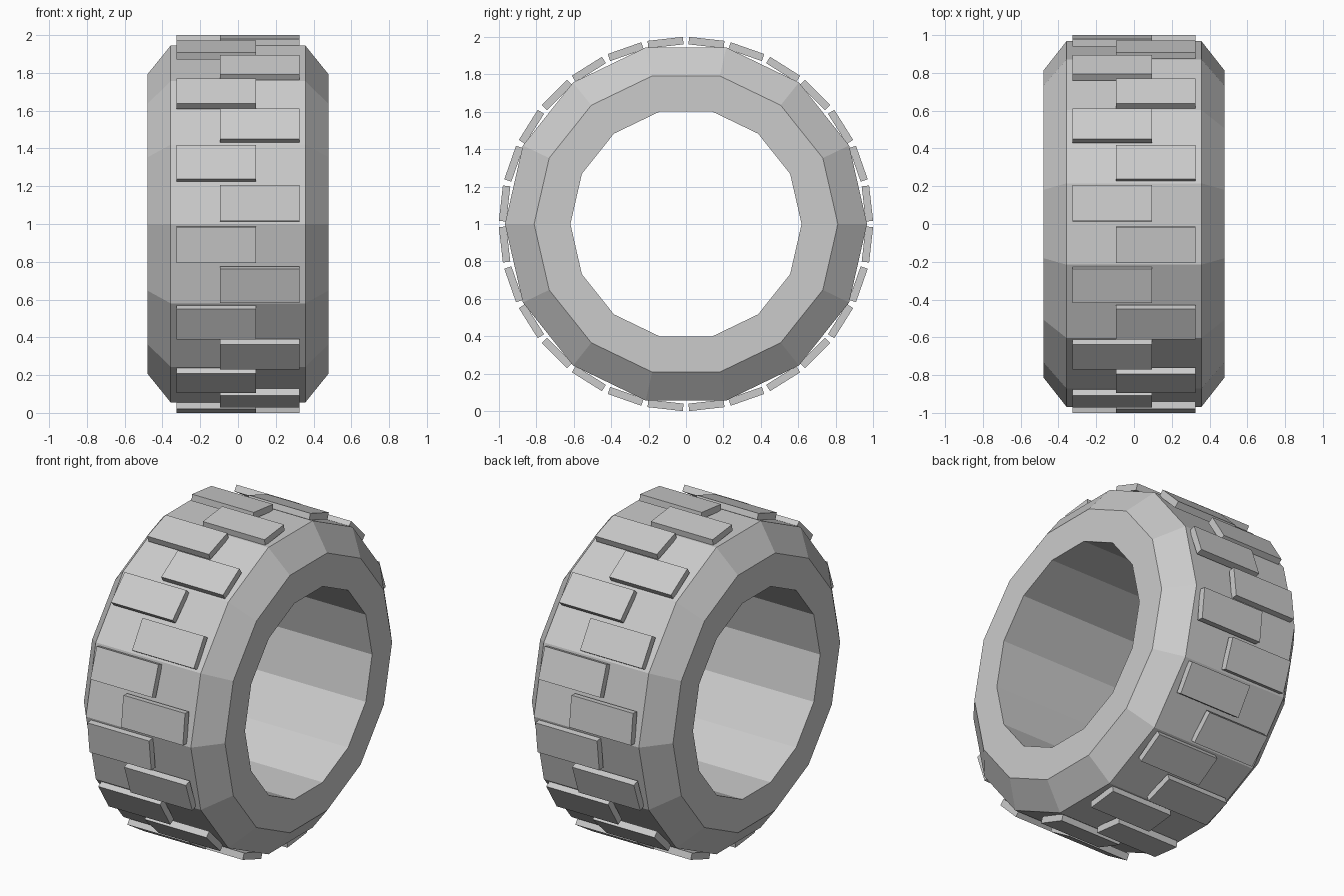
import bpy, bmesh, math
from mathutils import Matrix, Vector

if "Cube" in bpy.data.objects:
    bpy.data.objects.remove(bpy.data.objects["Cube"])

SIDES, BLOCKS = 14, 28


def finish(bm, name):
    bmesh.ops.recalc_face_normals(bm, faces=bm.faces)
    mesh = bpy.data.meshes.new(name)
    bm.to_mesh(mesh)
    bm.free()
    obj = bpy.data.objects.new(name, mesh)
    bpy.context.collection.objects.link(obj)
    return obj


def tyre_body():
    # closed cross-section (x, radius) revolved around the x axis
    profile = [(-0.48, 0.618), (-0.48, 0.812), (-0.357, 0.968),
               (0.357, 0.968), (0.48, 0.812), (0.48, 0.618)]
    bm = bmesh.new()
    rings = []
    for i in range(SIDES):
        a = 2 * math.pi * i / SIDES
        rings.append([bm.verts.new((x, r * math.cos(a), 1 + r * math.sin(a)))
                      for x, r in profile])
    n = len(profile)
    for i in range(SIDES):
        p, q = rings[i], rings[(i + 1) % SIDES]
        for j in range(n):
            k = (j + 1) % n
            bm.faces.new((p[j], p[k], q[k], q[j]))
    return finish(bm, "tyre_body")


def tread_row(name, side, first):
    # every second block belongs to the same row
    bm = bmesh.new()
    for k in range(first, BLOCKS, 2):
        a = 2 * math.pi * (k + 0.5) / BLOCKS
        m = (Matrix.Translation((0, 0, 1)) @ Matrix.Rotation(a, 4, 'X')
             @ Matrix.Translation((side * 0.115, 0.976, 0))
             @ Matrix.Diagonal((0.42, 0.04, 0.19, 1)))
        bmesh.ops.create_cube(bm, size=1, matrix=m)
    return finish(bm, name)


tyre_body()
tread_row("left_tread_blocks", -1, 0)
tread_row("right_tread_blocks", 1, 1)
